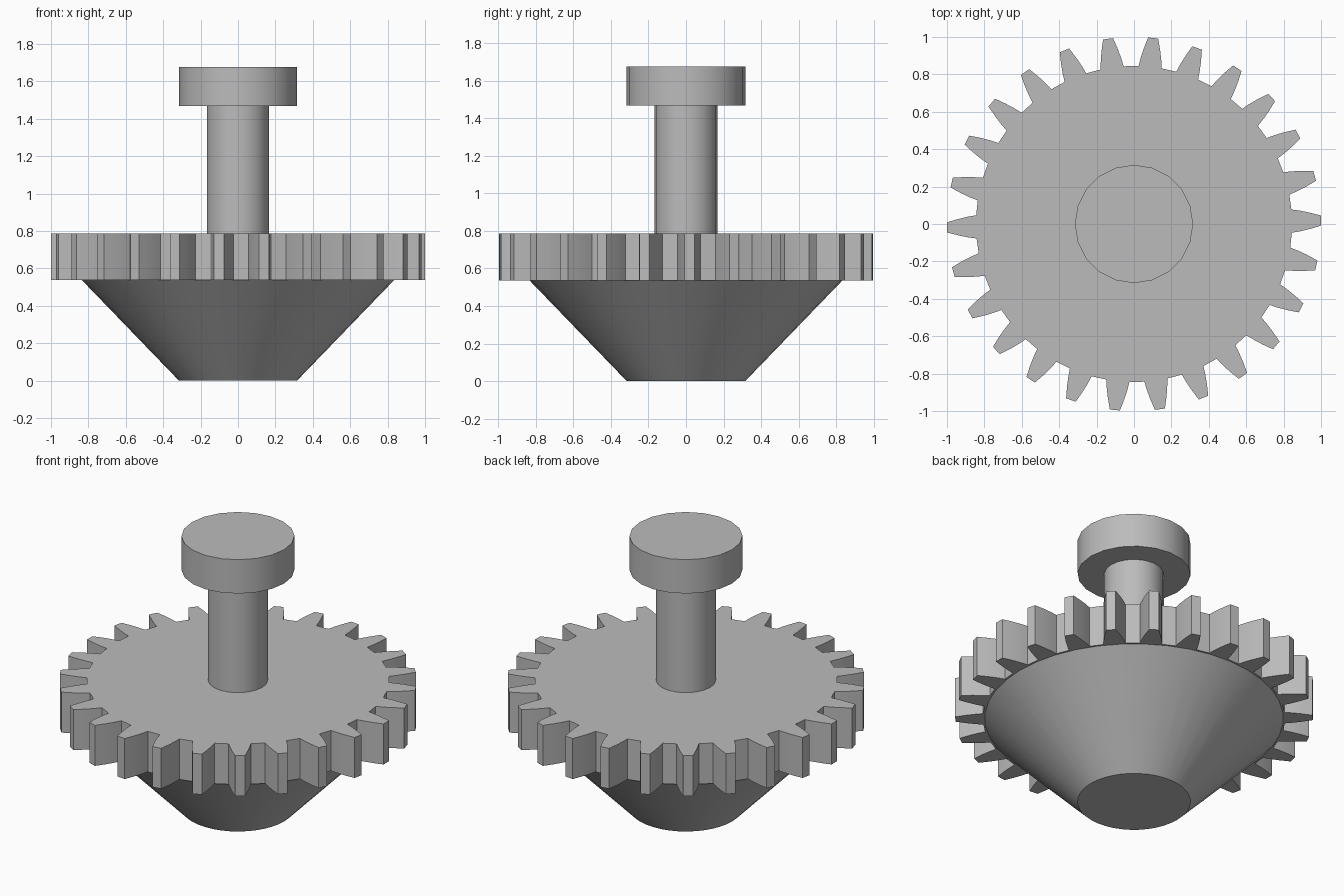
import bpy, bmesh
from math import sin, cos, pi, radians, asin

cube = bpy.data.objects.get("Cube")
if cube:
    bpy.data.objects.remove(cube, do_unlink=True)

GREY = (0.5, 0.5, 0.5, 1)
mat = bpy.data.materials.new("plain grey")
mat.use_nodes = True
mat.diffuse_color = GREY
mat.node_tree.nodes["Principled BSDF"].inputs["Base Color"].default_value = GREY


def finish(obj, name):
    obj.name = name
    obj.data.materials.append(mat)
    bpy.ops.object.select_all(action='DESELECT')
    obj.select_set(True)
    bpy.context.view_layer.objects.active = obj
    bpy.ops.object.shade_smooth_by_angle(angle=radians(30))
    return obj


def frustum(name, sides, r_low, r_high, z_low, z_high):
    bpy.ops.mesh.primitive_cone_add(vertices=sides, radius1=r_low, radius2=r_high,
                                    depth=z_high - z_low,
                                    location=(0, 0, (z_low + z_high) / 2))
    return finish(bpy.context.object, name)


def gear(name, teeth, flank, phase, z_low, z_high):
    # flank lists (radius, half width) from tooth root to tip
    outline = []
    for i in range(teeth):
        mid = phase + 2 * pi * i / teeth
        for side, points in ((-1, flank), (1, flank[::-1])):
            for r, half in points:
                a = mid + side * asin(half / r)
                outline.append((r * cos(a), r * sin(a), z_low))
    bm = bmesh.new()
    base = bm.faces.new([bm.verts.new(p) for p in outline])
    top = bmesh.ops.extrude_face_region(bm, geom=[base], use_keep_orig=True)["geom"]
    bmesh.ops.translate(bm, vec=(0, 0, z_high - z_low),
                        verts=[v for v in top if isinstance(v, bmesh.types.BMVert)])
    bmesh.ops.recalc_face_normals(bm, faces=bm.faces)
    mesh = bpy.data.meshes.new(name)
    bm.to_mesh(mesh)
    bm.free()
    obj = bpy.data.objects.new(name, mesh)
    bpy.context.collection.objects.link(obj)
    return finish(obj, name)


# Tapered base under the gear
frustum("tapered_base", 40, 0.316, 0.835, 0, 0.537)

# Toothed wheel
FLANK = [(0.845, 0.062), (0.89, 0.055), (0.94, 0.044), (1.0, 0.027)]
gear("gear_wheel", 26, FLANK, radians(1.05), 0.537, 0.787)

# Shaft and its round cap
frustum("shaft", 20, 0.167, 0.167, 0.78, 1.47)
frustum("shaft_cap", 20, 0.316, 0.316, 1.468, 1.677)
